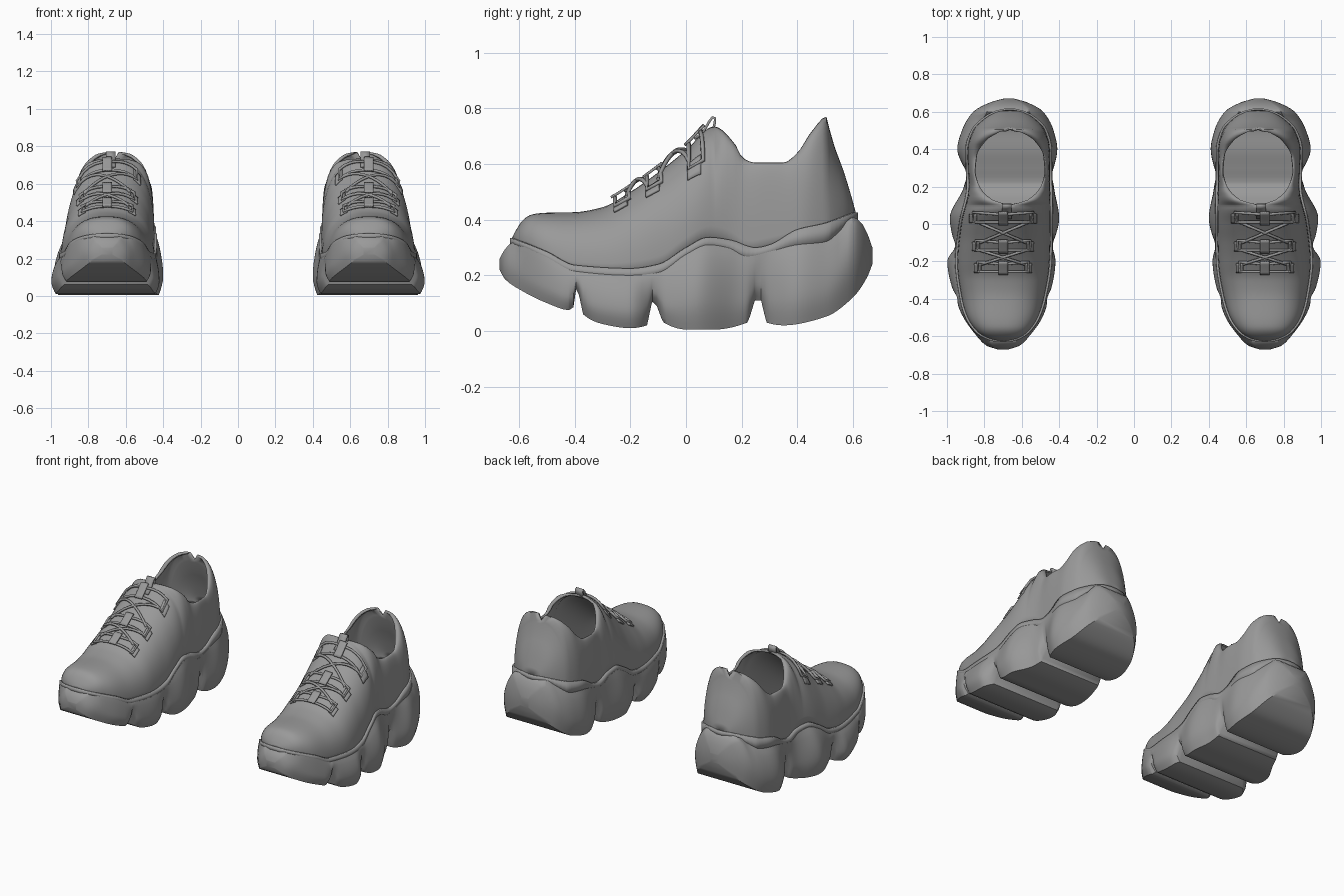
import bpy, bmesh, math

if "Cube" in bpy.data.objects:
    bpy.data.objects.remove(bpy.data.objects["Cube"])

grey = bpy.data.materials.new("mid_grey")
grey.diffuse_color = (0.32, 0.32, 0.32, 1)
grey.use_nodes = True
grey.node_tree.nodes["Principled BSDF"].inputs["Base Color"].default_value = grey.diffuse_color


def table(*knots):
    """Smooth monotone curve through (y, value) knots, clamped at the ends."""
    ys, vs = zip(*knots)
    d = [(vs[i + 1] - vs[i]) / (ys[i + 1] - ys[i]) for i in range(len(ys) - 1)]
    m = [d[0]] + [0 if a * b <= 0 else 2 * a * b / (a + b) for a, b in zip(d, d[1:])] + [d[-1]]

    def f(y):
        if y <= ys[0]:
            return vs[0]
        if y >= ys[-1]:
            return vs[-1]
        i = max(k for k in range(len(ys) - 1) if ys[k] <= y)
        h = ys[i + 1] - ys[i]
        t = (y - ys[i]) / h
        return ((2*t**3 - 3*t**2 + 1) * vs[i] + (t**3 - 2*t**2 + t) * h * m[i]
                + (3*t**2 - 2*t**3) * vs[i + 1] + (t**3 - t**2) * h * m[i + 1])
    return f


# Sole: outline on both sides, underside with grooves, upper edge
sole_in = table((-.67, .67), (-.65, .61), (-.6, .56), (-.5, .49), (-.4, .455), (-.2, .42), (-.12, .428),
                (.03, .40), (.2, .428), (.26, .432), (.4, .41), (.5, .43), (.6, .485), (.65, .57), (.67, .64))
sole_out = table((-.67, .73), (-.65, .79), (-.6, .84), (-.5, .912), (-.4, .955), (-.2, .998), (-.12, .965),
                 (.03, .985), (.2, .91), (.26, .90), (.4, .945), (.5, .92), (.6, .86), (.65, .77), (.67, .70))
under = table((-.67, .22), (-.65, .185), (-.6, .15), (-.5, .1), (-.42, .075), (-.405, .085), (-.395, .15),
              (-.385, .13), (-.37, .06), (-.3, .025), (-.2, .01), (-.14, .02), (-.12, .105), (-.105, .09),
              (-.08, .03), (0, .005), (.1, .005), (.22, .03), (.25, .11), (.27, .11), (.29, .03),
              (.35, .02), (.5, .05), (.6, .12), (.65, .19), (.67, .24))
edge = table((-.67, .26), (-.65, .295), (-.62, .32), (-.5, .265), (-.4, .215), (-.2, .2), (-.1, .21), (0, .275),
             (.08, .31), (.15, .3), (.22, .268), (.3, .285), (.4, .31), (.5, .32), (.55, .36), (.6, .41),
             (.63, .39), (.65, .355), (.67, .30))
band_top = table((-.625, .335), (-.5, .285), (-.4, .237), (-.2, .225), (-.1, .24), (0, .30), (.08, .337),
                 (.16, .327), (.25, .30), (.3, .31), (.4, .365), (.5, .388), (.6, .425))
# Upper: base outline, ridge and rim height, opening half width
up_in = table((-.625, .67), (-.61, .62), (-.58, .572), (-.5, .515), (-.4, .482), (-.2, .45), (0, .445), (.2, .448),
              (.4, .45), (.5, .475), (.57, .54), (.6, .60), (.612, .65))
up_out = table((-.625, .73), (-.61, .78), (-.58, .832), (-.5, .89), (-.4, .92), (-.2, .945), (0, .925), (.2, .885),
               (.4, .89), (.5, .86), (.57, .79), (.6, .73), (.612, .68))
ridge = table((-.625, .335), (-.61, .365), (-.58, .405), (-.55, .42), (-.5, .425), (-.4, .427), (-.3, .445),
              (-.2, .5), (-.1, .57), (0, .65), (.1, .735), (.185, .66), (.2, .625), (.25, .605), (.35, .605),
              (.4, .64), (.45, .715), (.505, .77), (.515, .73), (.535, .66), (.565, .58), (.59, .50), (.612, .42))
opening = table((.1, 0), (.13, .095), (.2, .163), (.28, .188), (.36, .18), (.45, .125), (.49, .06), (.515, 0))
P = 2.4


def samples(a, b, n, extra):
    ys = [a + (b - a) * i / n for i in range(n + 1)]
    return sorted(set(extra) | {y for y in ys if all(abs(y - e) > .003 for e in extra)})


def finish(name, verts, faces, thick=0, offset=-1, merge=.0004, angle=35):
    me = bpy.data.meshes.new(name)
    bm = bmesh.new()
    vs = [bm.verts.new(v) for v in verts]
    for f in faces:
        bm.faces.new([vs[i] for i in f])
    bmesh.ops.remove_doubles(bm, verts=bm.verts, dist=merge)
    bmesh.ops.recalc_face_normals(bm, faces=bm.faces)
    bm.to_mesh(me)
    bm.free()
    ob = bpy.data.objects.new(name, me)
    bpy.context.collection.objects.link(ob)
    dress(ob)
    if thick:
        s = ob.modifiers.new("thickness", 'SOLIDIFY')
        s.thickness, s.offset = thick, offset
    bpy.ops.object.select_all(action='DESELECT')
    ob.select_set(True)
    bpy.context.view_layer.objects.active = ob
    bpy.ops.object.shade_smooth_by_angle(angle=math.radians(angle))
    return ob


def dress(ob):
    """Colour the part and mirror it to the other shoe."""
    ob.data.materials.append(grey)
    ob.modifiers.new("other_shoe", 'MIRROR').use_mirror_merge = False


def grid(rows, cols, start=0, stride=None, closed=False):
    stride = stride or cols
    last = cols if closed else cols - 1
    return [(r * stride + start + c, r * stride + start + (c + 1) % cols,
             (r + 1) * stride + start + (c + 1) % cols, (r + 1) * stride + start + c)
            for r in range(rows - 1) for c in range(last)]


# Chunky sole, lofted from toe to heel
ys = samples(-.67, .67, 76, [-.42, -.405, -.395, -.385, -.37, -.14, -.12, -.105, -.08, .22, .25, .27, .29, -.66, .66])
verts, N = [], 12
for y in ys:
    b, t = under(y), edge(y)
    c, h = (sole_in(y) + sole_out(y)) / 2, (sole_out(y) - sole_in(y)) / 2
    groove = sum(math.exp(-((y - g) / .028) ** 2) for g in (-.395, -.115, .26))

    def side(s):
        top = max(abs((up_out(y) if s > 0 else up_in(y)) - c) + .012, .6 * h)
        top = min(top, h)
        pts = []
        for k in range(N + 1):
            f = k / N
            if f < .35:
                w = h * (.92 + .08 * math.sin(f / .35 * math.pi / 2))
            else:
                w = top + (h - top) * max(0, math.cos((f - .35) / .65 * math.pi / 2)) ** .8
            pts.append((c + s * (w - .03 * groove * (1 - f) ** 1.5), y, b + (t - b) * f))
        return pts
    verts += side(1) + side(-1)[::-1]
C = 2 * (N + 1)
faces = grid(len(ys), C, closed=True)
faces += [tuple(range(C)), tuple(range((len(ys) - 1) * C, len(ys) * C))]
finish("chunky_sole", verts, faces, merge=.00001)

# Shoe upper with a foot opening
ys = samples(-.625, .612, 80, [.1, .105, .115, .13, .49, .505, .515, .535, .565, .60, -.62, -.615, -.61])
verts, N = [], 14
for y in ys:
    w, zt = opening(y), ridge(y)
    zb = min(edge(y), zt - .008)
    c0 = (up_in(y) + up_out(y)) / 2
    c1 = .662 if .13 < y < .5 else c0 + (.662 - c0) * max(0, min(1, (y - .05) / .08))
    for s, order in ((-1, range(N + 1)), (1, range(N, -1, -1))):
        base = up_in(y) if s < 0 else up_out(y)
        for k in order:
            a = math.pi / 2 * k / N
            x1 = c1 + s * w
            cs = max(0, math.cos(a)) ** (2 / P) if k < N else 0
            verts.append((x1 + (base - x1) * cs, y, zb + (zt - zb) * math.sin(a) ** (2 / P)))
S = 2 * (N + 1)
finish("shoe_upper", verts, grid(len(ys), N + 1, 0, S) + grid(len(ys), N + 1, N + 1, S), .012, angle=45)

# Wavy trim band around the base of the upper
loop = [(up_out(y) + .004, y) for y in ys] + [(up_in(y) - .004, y) for y in reversed(ys)]
verts = []
for lift in (0, 1):
    verts += [(x, y, band_top(y) if lift else edge(y) - .015) for x, y in loop]
finish("trim_band", verts, grid(2, len(loop), closed=True), .014, 0)


def on_upper(x, y, lift=0):
    """Point on the forefoot of the upper."""
    c = (up_in(y) + up_out(y)) / 2
    d = min(1, abs(x - c) / ((up_out(y) - up_in(y)) / 2))
    return (x, y, edge(y) + (ridge(y) - edge(y)) * (1 - d ** P) ** (1 / P) + lift)


def patch(name, x0, x1, y0, y1, lift, thick=.009):
    n = 5
    vs = [on_upper(x0 + (x1 - x0) * i / n, y0 + (y1 - y0) * j / n, lift)
          for j in range(n + 1) for i in range(n + 1)]
    finish(name, vs, grid(n + 1, n + 1), thick, 0)


def cord(name, pts, cyclic=False, radius=.008):
    cu = bpy.data.curves.new(name, 'CURVE')
    cu.dimensions = '3D'
    cu.bevel_depth, cu.bevel_resolution = radius, 1
    sp = cu.splines.new('POLY')
    sp.points.add(len(pts) - 1)
    for p, q in zip(sp.points, pts):
        p.co = (*q, 1)
    sp.use_cyclic_u = cyclic
    ob = bpy.data.objects.new(name, cu)
    bpy.context.collection.objects.link(ob)
    dress(ob)


# Laces: a loop per row, crossed cords between rows, plates at the ends
X = .70
rows = [(-.235, .135), (-.12, .145), (.03, .16)]
for y, h in rows:
    xs = [X - h + 2 * h * i / 10 for i in range(11)]
    bar = [on_upper(x, y - .02, .014) for x in xs]
    bar += [on_upper(x, y + .02 + .012 * abs(x - X) / h, .014) for x in reversed(xs)]
    cord("lace_loop", bar, True)
    patch("lace_keeper", X - .025, X + .025, y - .035, y + .035, .024)
    for s in (-1, 1):
        patch("eyelet_plate", X + s * h - .018, X + s * h + .018, y - .024, y + .024, .006)
for (y0, h0), (y1, h1) in zip(rows, rows[1:]):
    for s in (-1, 1):
        pts = []
        for i in range(11):
            t = i / 10
            x = X + s * (-h0 * .85 * (1 - t) + h1 * .85 * t)
            pts.append(on_upper(x, y0 + .02 + (y1 - y0 - .04) * t, .012 + .016 * math.sin(math.pi * t)))
        cord("lace_cross", pts)

# Pull loop at the top of the tongue
path = [(.03, .69), (.06, .712), (.085, .755), (.095, .768), (.104, .765), (.104, .75), (.095, .715)]
verts = [(.68 + s * .026, y, z) for y, z in path for s in (-1, 1)]
finish("tongue_pull_loop", verts, grid(len(path), 2), .009, 0)
